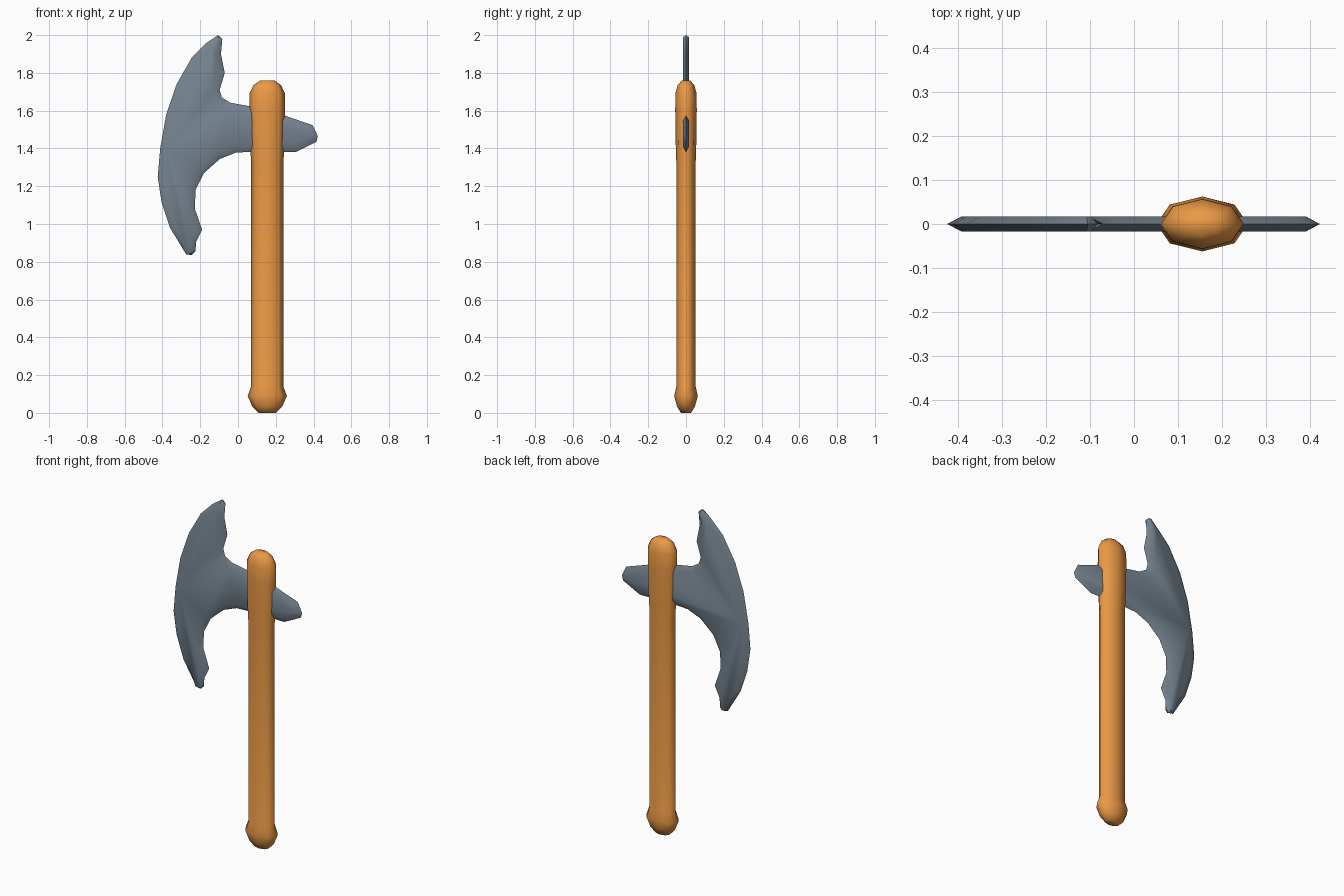
import bpy, bmesh, math
from mathutils import Vector

if "Cube" in bpy.data.objects:
    bpy.data.objects.remove(bpy.data.objects["Cube"])


def finish(name, bm, color, angle):
    bmesh.ops.recalc_face_normals(bm, faces=bm.faces)
    mesh = bpy.data.meshes.new(name)
    bm.to_mesh(mesh)
    bm.free()
    obj = bpy.data.objects.new(name, mesh)
    bpy.context.collection.objects.link(obj)
    mat = bpy.data.materials.new(name + "_colour")
    mat.diffuse_color = (*color, 1)
    mat.use_nodes = True
    mat.node_tree.nodes["Principled BSDF"].inputs["Base Color"].default_value = mat.diffuse_color
    mesh.materials.append(mat)
    bpy.ops.object.select_all(action='DESELECT')
    obj.select_set(True)
    bpy.context.view_layer.objects.active = obj
    bpy.ops.object.shade_smooth_by_angle(angle=math.radians(angle))
    return obj


# Handle: stacked eight-sided oval rings, (z, half width)
rings = [(0, .045), (.035, .08), (.09, .104), (.14, .085), (1.32, .085),
         (1.4, .09), (1.6, .095), (1.69, .094), (1.735, .073), (1.76, .038)]
bm = bmesh.new()
loops = []
for z, r in rings:
    loops.append([bm.verts.new((.155 + r * math.cos(i * math.pi / 4),
                                .6 * r * math.sin(i * math.pi / 4), z))
                  for i in range(8)])
for a, b in zip(loops, loops[1:]):
    for i in range(8):
        j = (i + 1) % 8
        bm.faces.new((a[i], a[j], b[j], b[i]))
bm.faces.new(loops[0])
bm.faces.new(loops[-1])
finish("handle", bm, (.83, .32, .06), 75)

# Axe head: clockwise outline (x, z); the thin tips get a smaller bevel
outline = [(-.106, 2.0), (-.083, 1.98), (-.09, 1.9), (-.07, 1.8), (-.097, 1.71),
           (-.085, 1.67), (-.04, 1.642), (.07, 1.622), (.245, 1.575), (.395, 1.523),
           (.423, 1.465), (.415, 1.435), (.305, 1.38), (.07, 1.382), (-.01, 1.378),
           (-.095, 1.345), (-.18, 1.27), (-.225, 1.18), (-.228, 1.08), (-.19, .97),
           (-.222, .905), (-.225, .855), (-.245, .835), (-.275, .84), (-.36, .98),
           (-.405, 1.115), (-.425, 1.25), (-.412, 1.4), (-.38, 1.58), (-.325, 1.74),
           (-.245, 1.88), (-.165, 1.96)]
tips = {0: .012, 1: .014, 20: .024, 21: .012, 22: .01, 23: .012}
pts = [Vector(p) for p in outline]
n = len(pts)
bm = bmesh.new()
rim = [bm.verts.new((p.x, 0, p.y)) for p in pts]
for side in (-1, 1):
    inner = []
    for i, p in enumerate(pts):
        d = ((p - pts[i - 1]).normalized() + (pts[(i + 1) % n] - p).normalized()).normalized()
        q = p + Vector((d.y, -d.x)) * tips.get(i, .032)
        inner.append(bm.verts.new((q.x, side * .017, q.y)))
    for i in range(n):
        j = (i + 1) % n
        bm.faces.new((rim[i], rim[j], inner[j], inner[i]))
    bm.faces.new(inner)
finish("axe_head", bm, (.18, .23, .28), 50)
